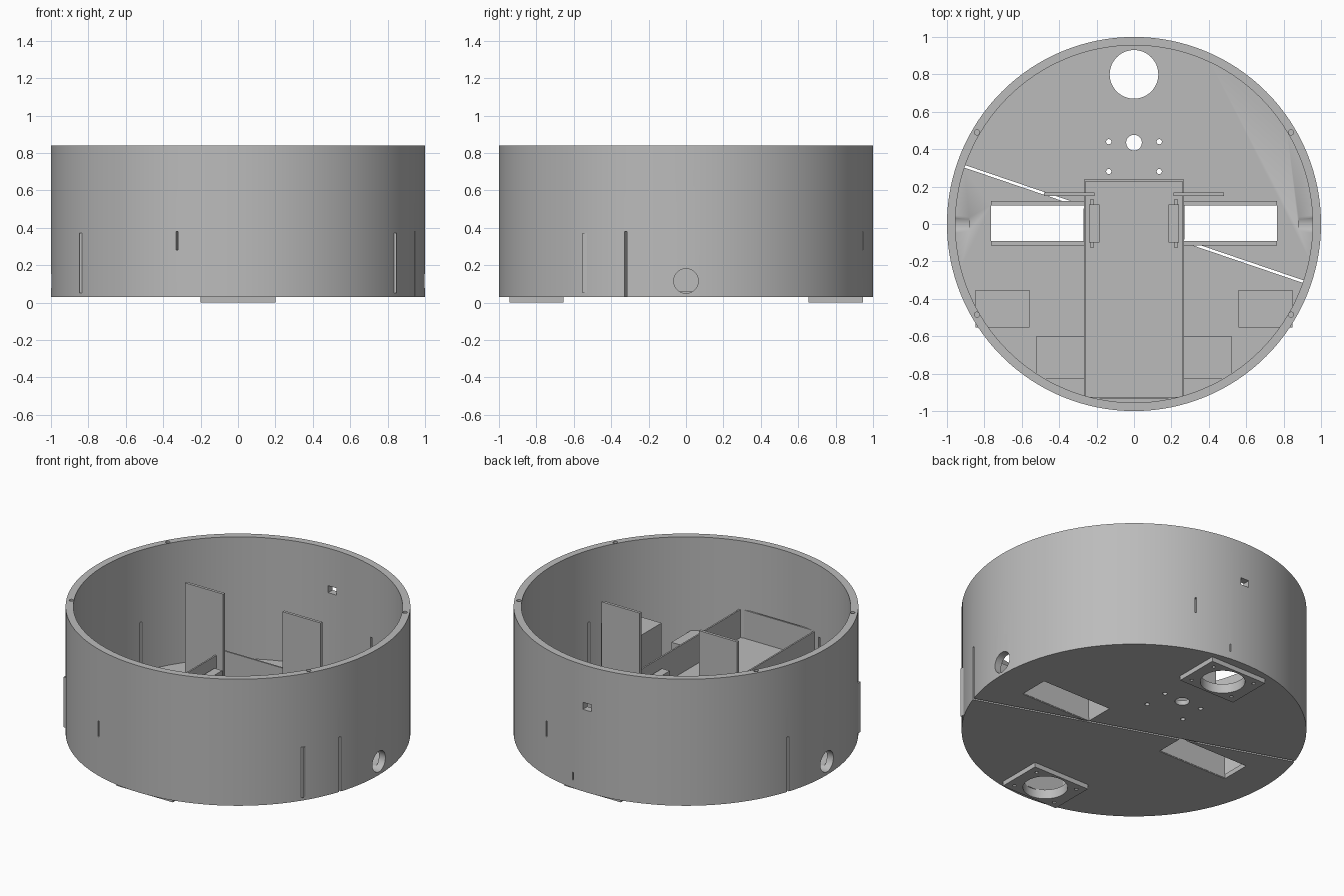
import bpy
from math import radians, cos, sin

cube = bpy.data.objects.get("Cube")
if cube:
    bpy.data.objects.remove(cube, do_unlink=True)

grey = bpy.data.materials.new("plain grey")
grey.use_nodes = True
grey.diffuse_color = (0.5, 0.5, 0.5, 1)
grey.node_tree.nodes["Principled BSDF"].inputs["Base Color"].default_value = (0.5, 0.5, 0.5, 1)


def finish(name):
    ob = bpy.context.object
    ob.name = name
    bpy.ops.object.transform_apply(location=True, rotation=True, scale=True)
    ob.data.materials.append(grey)
    return ob


def box(name, x, y, z, turn=0):
    """Box from (low, high) ranges, turned about the vertical axis."""
    c = [sum(r) / 2 for r in (x, y, z)]
    a = radians(turn)
    spot = (c[0] * cos(a) - c[1] * sin(a), c[0] * sin(a) + c[1] * cos(a), c[2])
    bpy.ops.mesh.primitive_cube_add(size=1, location=spot, rotation=(0, 0, a))
    bpy.context.object.scale = [r[1] - r[0] for r in (x, y, z)]
    return finish(name)


def cylinder(name, r, x, y, z, sides=32):
    bpy.ops.mesh.primitive_cylinder_add(vertices=sides, radius=r, depth=z[1] - z[0],
                                        location=(x, y, sum(z) / 2))
    return finish(name)


def cut(ob, cutter):
    """Subtract the cutter, then discard it."""
    mod = ob.modifiers.new("cut", 'BOOLEAN')
    mod.operation = 'DIFFERENCE'
    mod.solver = 'EXACT'
    mod.object = cutter
    bpy.ops.object.select_all(action='DESELECT')
    bpy.context.view_layer.objects.active = ob
    ob.select_set(True)
    bpy.ops.object.modifier_apply(modifier=mod.name)
    bpy.data.objects.remove(cutter, do_unlink=True)


def smooth(ob):
    bpy.ops.object.select_all(action='DESELECT')
    bpy.context.view_layer.objects.active = ob
    ob.select_set(True)
    bpy.ops.object.shade_smooth_by_angle(angle=radians(30))


THROUGH = (-0.1, 0.15)
FLOOR = 0.06

# Round shell with an integral floor
shell = cylinder("shell", 1, 0, 0, (0.03, 0.84), 128)
cut(shell, cylinder("hollow", 0.955, 0, 0, (FLOOR, 1), 128))

# Caster pads under the floor, with their openings and screw holes
for side, name in ((-1, "front_caster_pad"), (1, "back_caster_pad")):
    y = 0.8 * side
    pad = box(name, (-0.2, 0.2), (y - 0.145, y + 0.145), (0, 0.032))
    for ob in (shell, pad):
        cut(ob, cylinder("opening", 0.13, 0, y, THROUGH, 48))
    for sx in (-1, 1):
        for sy in (-1, 1):
            cut(pad, cylinder("screw", 0.011, 0.15 * sx, y + 0.1 * sy, (-0.1, 0.025), 12))
    smooth(pad)

# Cable hole with four screw holes around it
cut(shell, cylinder("cable_hole", 0.042, 0, 0.435, THROUGH))
for x in (-0.135, 0.135):
    for y in (0.28, 0.44):
        cut(shell, cylinder("screw", 0.014, x, y, THROUGH, 16))

# Wheel slots, round side holes and rim screw holes
for s in (-1, 1):
    cut(shell, box("slot", sorted((0.27 * s, 0.765 * s)), (-0.093, 0.1), THROUGH))
    bpy.ops.mesh.primitive_cylinder_add(vertices=32, radius=0.066, depth=0.2,
                                        location=(0.98 * s, 0, 0.115),
                                        rotation=(0, radians(90), 0))
    cut(shell, finish("side_hole"))
    for y in (-0.485, 0.49):
        cut(shell, cylinder("rim_screw", 0.014, 0.84 * s, y, (0.78, 0.9), 16))

# Split line through floor and wall, shallow cross groove and wall notches
cut(shell, box("split", (-1.1, 1.1), (-0.007, 0.007), (-0.1, 0.38), -18.8))
cut(shell, box("groove", (-0.95, 0.95), (-0.005, 0.005), (0.052, 0.1), 71))
for turn in (71, 251):
    cut(shell, box("notch", (0.9, 1.1), (-0.006, 0.006), (0.28, 0.38), turn))
cut(shell, box("small_notch", (0.9, 1.1), (-0.004, 0.004), (0.08, 0.13), 84))
cut(shell, box("back_window", (-0.03, 0.03), (0.9, 1.1), (0.555, 0.6)))
smooth(shell)

# Central tray: walls with a raised deck
tray = box("central_tray", (-0.268, 0.268), (-0.935, 0.237), (FLOOR - 0.005, 0.4))
cut(tray, box("tray_inside", (-0.258, 0.258), (-0.925, 0.227), (0.22, 1)))
cut(tray, box("tray_underside", (-0.258, 0.258), (-0.925, 0.227), (0, 0.21)))

# Paired fittings on both sides
for s, side in ((-1, "right_"), (1, "left_")):
    def pair(name, x0, x1, y, z):
        return box(side + name, sorted((x0 * s, x1 * s)), y, z)

    pair("upright_plate", 0.21, 0.48, (0.15, 0.168), (FLOOR, 0.805))
    pair("side_block", 0.56, 0.848, (-0.553, -0.352), (0.052, 0.373))
    pair("low_block", 0.264, 0.525, (-0.83, -0.602), (0.055, 0.24))
    pair("wheel_rail_back", 0.266, 0.765, (0.098, 0.122), (0.035, 0.2))
    pair("wheel_rail_front", 0.266, 0.765, (-0.116, -0.091), (0.035, 0.2))
    pair("motor_mount", 0.185, 0.24, (-0.1, 0.105), (0.215, 0.34))
    pair("motor_pin", 0.215, 0.235, (-0.125, 0.13), (0.215, 0.3))
